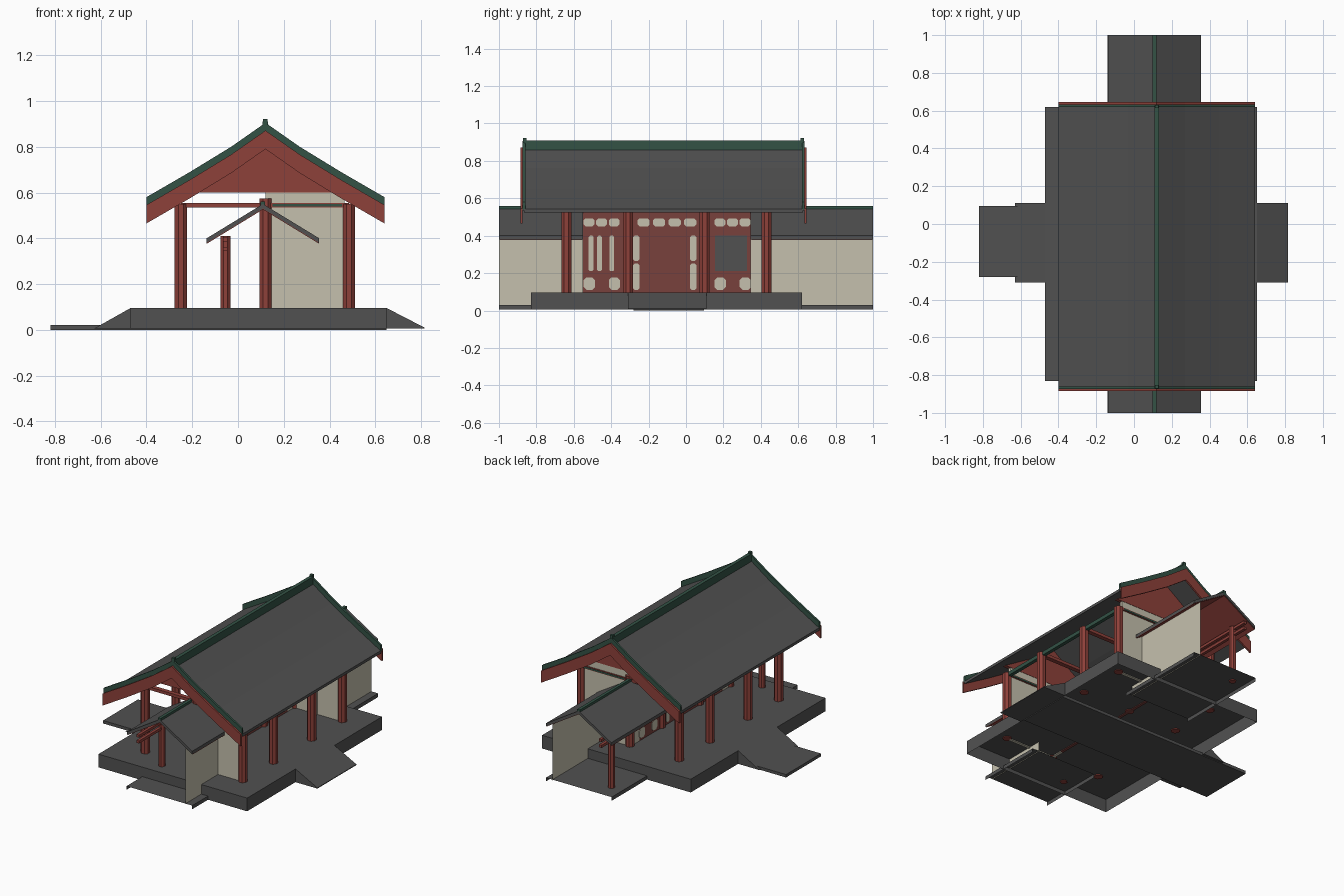
import bpy, bmesh, math

cube = bpy.data.objects.get("Cube")
if cube:
    bpy.data.objects.remove(cube, do_unlink=True)


def material(name, rgb):
    m = bpy.data.materials.new(name)
    m.use_nodes = True
    m.diffuse_color = (*rgb, 1)
    m.node_tree.nodes["Principled BSDF"].inputs["Base Color"].default_value = (*rgb, 1)
    return m


GREY = material("slate grey", (0.083, 0.083, 0.083))
RED = material("timber red", (0.27, 0.052, 0.042))
DOOR = material("door red", (0.19, 0.052, 0.045))
GREEN = material("glazed green", (0.033, 0.085, 0.06))
CREAM = material("cream plaster", (0.56, 0.53, 0.42))

CX = 0.12                              # main ridge line
KX = 0.109                             # corridor ridge line
COL_X = (-0.25, CX, 0.485)
COL_Y = (-0.64, -0.31, 0.10, 0.43)


def mesh(name, verts, faces, mat):
    """Make an object whose faces all point outward."""
    me = bpy.data.meshes.new(name)
    me.from_pydata(verts, [], faces)
    me.materials.append(mat)
    bm = bmesh.new()
    bm.from_mesh(me)
    bmesh.ops.recalc_face_normals(bm, faces=bm.faces)
    bm.to_mesh(me)
    bm.free()
    bpy.context.collection.objects.link(bpy.data.objects.new(name, me))


def prism(name, profile, y0, y1, mat, caps=True, closed=True):
    """Extrude an x-z profile along y; closed=False leaves out its last side."""
    n = len(profile)
    verts = [(x, y, z) for y in (y0, y1) for x, z in profile]
    faces = [(i, (i + 1) % n, n + (i + 1) % n, n + i) for i in range(n if closed else n - 1)]
    if caps:
        faces += [tuple(range(n - 1, -1, -1)), tuple(range(n, 2 * n))]
    mesh(name, verts, faces, mat)


def box(name, x0, x1, y0, y1, z0, z1, mat, **options):
    prism(name, [(x0, z0), (x0, z1), (x1, z1), (x1, z0)], y0, y1, mat, **options)


def column(name, x, y, z0, z1, r, sides=8):
    ring = [(x + r * math.cos(math.tau * (i + 0.5) / sides),
             y + r * math.sin(math.tau * (i + 0.5) / sides)) for i in range(sides)]
    verts = [(a, b, z) for z in (z0, z1) for a, b in ring]
    faces = [tuple(range(sides)), tuple(range(sides, 2 * sides))]
    faces += [(i, (i + 1) % sides, sides + (i + 1) % sides, sides + i) for i in range(sides)]
    mesh(name, verts, faces, RED)


def chevron(name, cx, half, top, bottom, y0, y1, mat):
    """Roof-shaped band: half profile lowered by top and bottom, mirrored about cx."""
    full = [(-d, z) for d, z in reversed(half)] + half[1:]
    pts = [(cx + d, z - top) for d, z in full]
    pts += [(cx + d, z - bottom) for d, z in reversed(full)]
    n, m = len(full), len(pts)
    verts = [(x, y, z) for y in (y0, y1) for x, z in pts]
    faces = [(i, m + i, m + (i + 1) % m, (i + 1) % m) for i in range(m)]
    for i in range(n - 1):
        cap = (i, i + 1, m - 2 - i, m - 1 - i)
        faces += [cap, tuple(k + m for k in cap)]
    mesh(name, verts, faces, mat)


# Platform shell, ramps and the road slab
box("platform", -0.47, 0.65, -0.83, 0.62, 0.005, 0.095, GREY, closed=False)
box("road_slab", -0.82, 0.65, -0.28, 0.095, 0, 0.02, GREY)
prism("ramp_left", [(0.65, 0.005), (0.65, 0.095), (0.815, 0.01), (0.815, 0.005)],
      -0.31, 0.11, GREY)
prism("ramp_right", [(-0.63, 0.005), (-0.47, 0.095), (-0.47, 0.005)], -0.31, 0.11, GREY)

# Main roof
CURVE = [(0, 0.905), (0.15, 0.8), (0.33, 0.69), (0.52, 0.58)]
chevron("main_roof", CX, CURVE, 0.038, 0.057, -0.865, 0.625, GREY)
for side, y, s in (("front", -0.885, 1), ("back", 0.645, -1)):
    def span(a, b):
        return sorted((y + s * a, y + s * b))
    chevron(side + "_bargeboard", CX, CURVE, 0.034, 0.115, *span(0, 0.012), RED)
    chevron(side + "_verge_tiles", CX, CURVE, 0, 0.045, *span(0.012, 0.026), GREEN)
    box(side + "_ridge_tip", CX - 0.01, CX + 0.01, *span(0.014, 0.032), 0.88, 0.922, GREEN)
box("main_ridge", CX - 0.012, CX + 0.012, -0.865, 0.625, 0.85, 0.91, GREEN)

# Hall columns and beams
for x in COL_X:
    for y in COL_Y:
        column("hall_column", x, y, 0.09, 0.575 if x == CX else 0.55, 0.029)
    box("lintel", x - 0.012, x + 0.012, COL_Y[0], COL_Y[-1], 0.525, 0.55, GREEN)
for y in COL_Y:
    box("tie_beam", COL_X[0], COL_X[2], y - 0.015, y + 0.015, 0.535, 0.555, RED)

# Gables: red boarding above, plaster on one half below, green strip on the beam
gable = [(-0.39, 0.6), (-0.33, 0.635), (-0.15, 0.745), (0, 0.85),
         (0.15, 0.745), (0.33, 0.635), (0.39, 0.6)]
for y in (COL_Y[0], COL_Y[-1]):
    prism("gable_boarding", [(CX + d, z) for d, z in gable], y - 0.012, y + 0.012, RED)
    box("gable_wall", CX, COL_X[2] - 0.02, y - 0.01, y + 0.01, 0.09, 0.6, CREAM)
    box("beam_strip", CX + 0.03, COL_X[2] - 0.03, y - 0.018, y + 0.018, 0.539, 0.55, GREEN)

# Door wall under the ridge with plaster and window panels on both faces
box("door_wall", CX - 0.01, CX + 0.01, -0.55, 0.345, 0.09, 0.53, DOOR)
for y0, y1 in ((-0.64, -0.55), (0.345, 0.43)):
    box("door_wall_end", CX - 0.01, CX + 0.01, y0, y1, 0.09, 0.53, CREAM)


def plate(name, y0, y1, z0, z1, mat):
    """Panel with clipped corners showing on both faces of the door wall."""
    c = min(y1 - y0, z1 - z0) * 0.25
    ring = [(y0 + c, z0), (y1 - c, z0), (y1, z0 + c), (y1, z1 - c),
            (y1 - c, z1), (y0 + c, z1), (y0, z1 - c), (y0, z0 + c)]
    n = len(ring)
    verts = [(x, y, z) for x in (CX - 0.013, CX + 0.013) for y, z in ring]
    faces = [tuple(range(n)), tuple(range(n, 2 * n))]
    faces += [(i, (i + 1) % n, n + (i + 1) % n, n + i) for i in range(n)]
    mesh(name, verts, faces, mat)


for y0 in (-0.55, 0.15):
    for k in range(3):
        a = y0 + 0.003 + 0.067 * k
        plate("upper_panel", a, a + 0.057, 0.45, 0.493, CREAM)
        if k != 1:
            plate("lower_panel", a, a + 0.06, 0.11, 0.177, CREAM)
for k in range(4):
    a = -0.26 + 0.083 * k
    plate("transom_panel", a, a + 0.066, 0.45, 0.493, CREAM)
for y0 in (-0.283, 0.022):
    plate("door_side_upper", y0, y0 + 0.034, 0.265, 0.4, CREAM)
    plate("door_side_lower", y0, y0 + 0.034, 0.11, 0.25, CREAM)
for y0 in (-0.52, -0.475, -0.41):
    plate("window_bar", y0, y0 + 0.025, 0.21, 0.4, CREAM)
box("window", CX - 0.013, CX + 0.013, 0.155, 0.325, 0.21, 0.4, GREY)

# Side corridors
EAVE = [(0, 0.55), (0.246, 0.4)]
for side, y0, y1, post in (("front", -1, -0.55, -0.74), ("back", 0.345, 1, 0.88)):
    box(side + "_corridor_slab", -0.14, 0.355, y0, y1, 0.005, 0.03, GREY,
        caps=False, closed=False)
    chevron(side + "_corridor_roof", KX, EAVE, 0, 0.02, y0, y1, GREY)
    chevron(side + "_corridor_soffit", KX, EAVE, 0.02, 0.024, y0 + 0.005, y1 - 0.005, RED)
    box(side + "_corridor_ridge", KX - 0.01, KX + 0.01, y0, y1, 0.53, 0.56, GREEN)
    prism(side + "_corridor_wall", [(0.305, 0.025), (0.305, 0.405)], y0, y1, CREAM,
          caps=False, closed=False)
    for z in (0.345, 0.385):
        box(side + "_corridor_beam", -0.065, -0.045, y0, y1, z, z + 0.018, RED)
    column(side + "_corridor_post", -0.055, post, 0.025, 0.41, 0.023)
